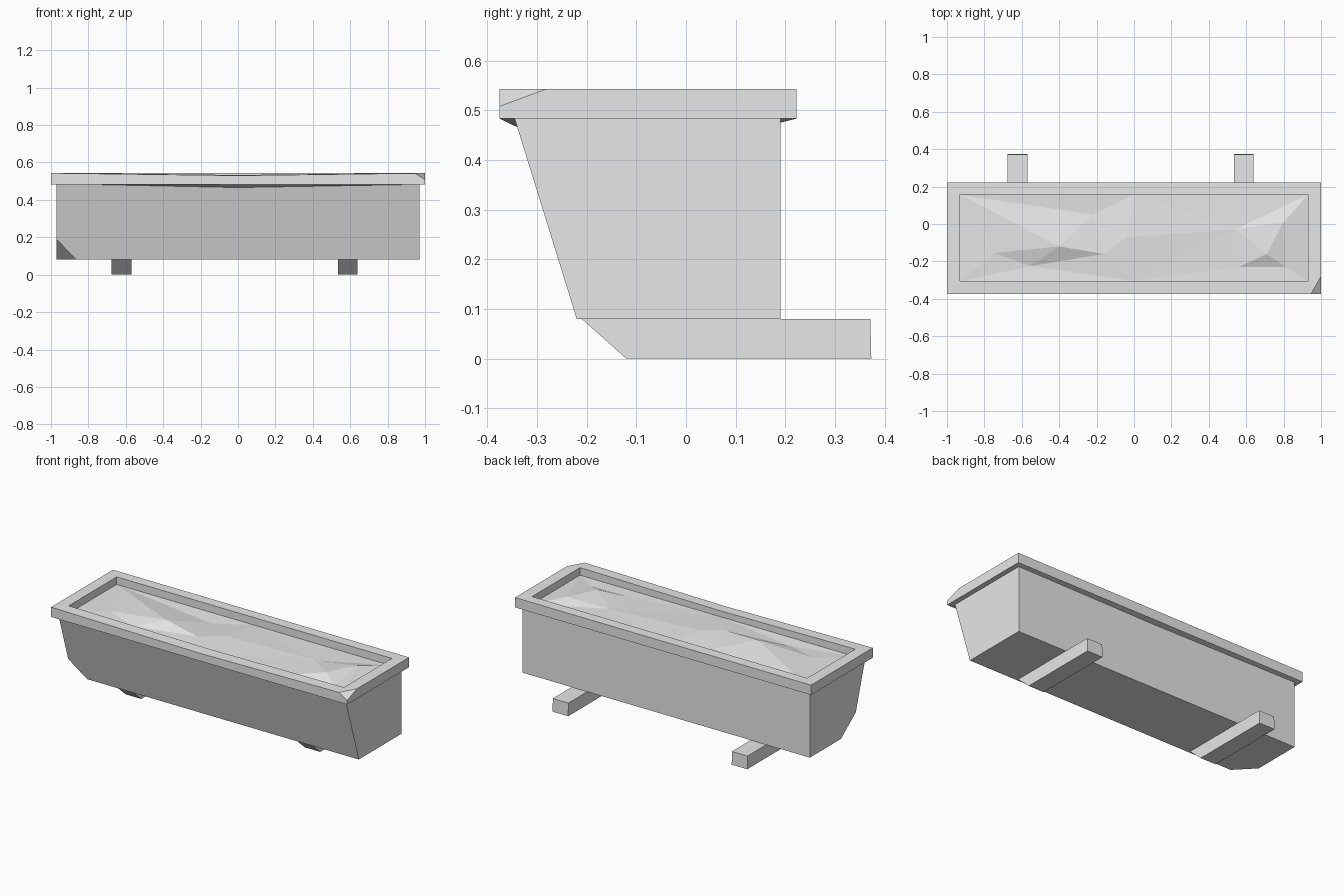
import bpy, bmesh
from mathutils import Vector
from mathutils.geometry import delaunay_2d_cdt

cube = bpy.data.objects.get("Cube")
if cube:
    bpy.data.objects.remove(cube)

stone = bpy.data.materials.new("pale_grey_stone")
stone.use_nodes = True
GREY = (0.8, 0.8, 0.8, 1)
stone.diffuse_color = GREY
stone.node_tree.nodes["Principled BSDF"].inputs["Base Color"].default_value = GREY


def finish(bm, name, fix_normals=True):
    if fix_normals:
        bmesh.ops.recalc_face_normals(bm, faces=bm.faces[:])
    mesh = bpy.data.meshes.new(name)
    bm.to_mesh(mesh)
    bm.free()
    mesh.materials.append(stone)
    obj = bpy.data.objects.new(name, mesh)
    bpy.context.collection.objects.link(obj)
    return obj


def prism(profile, x0, x1):
    """Extrude a side profile of (y, z) points along x."""
    bm = bmesh.new()
    ends = [[bm.verts.new((x, y, z)) for y, z in profile] for x in (x0, x1)]
    n = len(profile)
    for end in ends:
        bm.faces.new(end)
    for i in range(n):
        j = (i + 1) % n
        bm.faces.new((ends[0][i], ends[0][j], ends[1][j], ends[1][i]))
    return bm


def chip(bm, a, b, c, corner):
    """Break a corner off along the plane through a, b and c."""
    a, b, c, corner = map(Vector, (a, b, c, corner))
    normal = (b - a).cross(c - a).normalized()
    if normal.dot(corner - a) < 0:
        normal.negate()
    bmesh.ops.recalc_face_normals(bm, faces=bm.faces[:])
    cut = bmesh.ops.bisect_plane(bm, geom=bm.verts[:] + bm.edges[:] + bm.faces[:],
                                 plane_co=a, plane_no=normal, clear_outer=True)
    edges = [e for e in cut["geom_cut"] if isinstance(e, bmesh.types.BMEdge)]
    bmesh.ops.holes_fill(bm, edges=edges, sides=0)


# Trough body with sloping front and a broken lower corner
body = prism([(-0.22, 0.08), (0.19, 0.08), (0.19, 0.483), (-0.345, 0.483)], -0.97, 0.97)
chip(body, (-0.97, -0.11, 0.08), (-0.97, -0.255, 0.19), (-0.865, -0.22, 0.08),
     (-0.97, -0.22, 0.08))
body.normal_update()
bmesh.ops.delete(body, geom=[f for f in body.faces if f.normal.z > 0.9], context="FACES")
finish(body, "trough_body", False)

# Rim: loops of six points, slightly worn at mid-length
rim = bmesh.new()


def loop(x, y0, y1, z, front_sag=0, back_sag=0):
    pts = [(-x, y0, z), (0, y0, z - front_sag), (x, y0, z),
           (x, y1, z), (0, y1, z - back_sag), (-x, y1, z)]
    return [rim.verts.new(p) for p in pts]


loops = [loop(1, -0.375, 0.222, 0.543, 0.013),
         loop(0.93, -0.305, 0.157, 0.543, 0.01),
         loop(0.93, -0.305, 0.157, 0.478),
         loop(0.968, -0.34, 0.19, 0.483, 0.017, 0.008),
         loop(1, -0.375, 0.222, 0.483)]
for k, ring in enumerate(loops):
    nxt = loops[(k + 1) % len(loops)]
    for i in range(6):
        j = (i + 1) % 6
        rim.faces.new((ring[i], ring[j], nxt[j], nxt[i]))
chip(rim, (1, -0.28, 0.543), (0.945, -0.375, 0.543), (1, -0.375, 0.508),
     (1, -0.375, 0.543))
finish(rim, "trough_rim")

# Lumpy soil surface inside the rim
EDGE = 0.497
soil_points = [(x, y, EDGE) for x in (-0.93, 0, 0.93) for y in (-0.305, 0.157)]
soil_points += [(-0.22, 0.05, 0.49), (-0.04, -0.07, 0.51), (-0.75, -0.155, 0.5),
                (-0.4, -0.12, 0.528), (-0.16, -0.16, 0.505), (-0.55, -0.225, 0.49),
                (0.8, 0.01, 0.52), (0.54, -0.03, 0.5), (0.71, -0.16, 0.522),
                (0.56, -0.23, 0.495), (0.81, -0.23, 0.495)]
verts2d, _, faces, *_ = delaunay_2d_cdt([Vector(p[:2]) for p in soil_points],
                                       [], [], 0, 0.0001)
soil = bmesh.new()
soil_verts = []
for v in verts2d:
    near = min(soil_points, key=lambda p: (Vector(p[:2]) - v).length)
    soil_verts.append(soil.verts.new(near))
for f in faces:
    face = soil.faces.new([soil_verts[i] for i in f])
    face.normal_update()
    if face.normal.z < 0:
        face.normal_flip()
finish(soil, "soil", False)

# Support beams projecting out of the back
beam = [(-0.21, 0.08), (-0.12, 0), (0.373, 0), (0.371, 0.08)]
for name, x0, x1 in (("left_support_beam", 0.535, 0.64),
                     ("right_support_beam", -0.675, -0.57)):
    finish(prism(beam, x0, x1), name)
